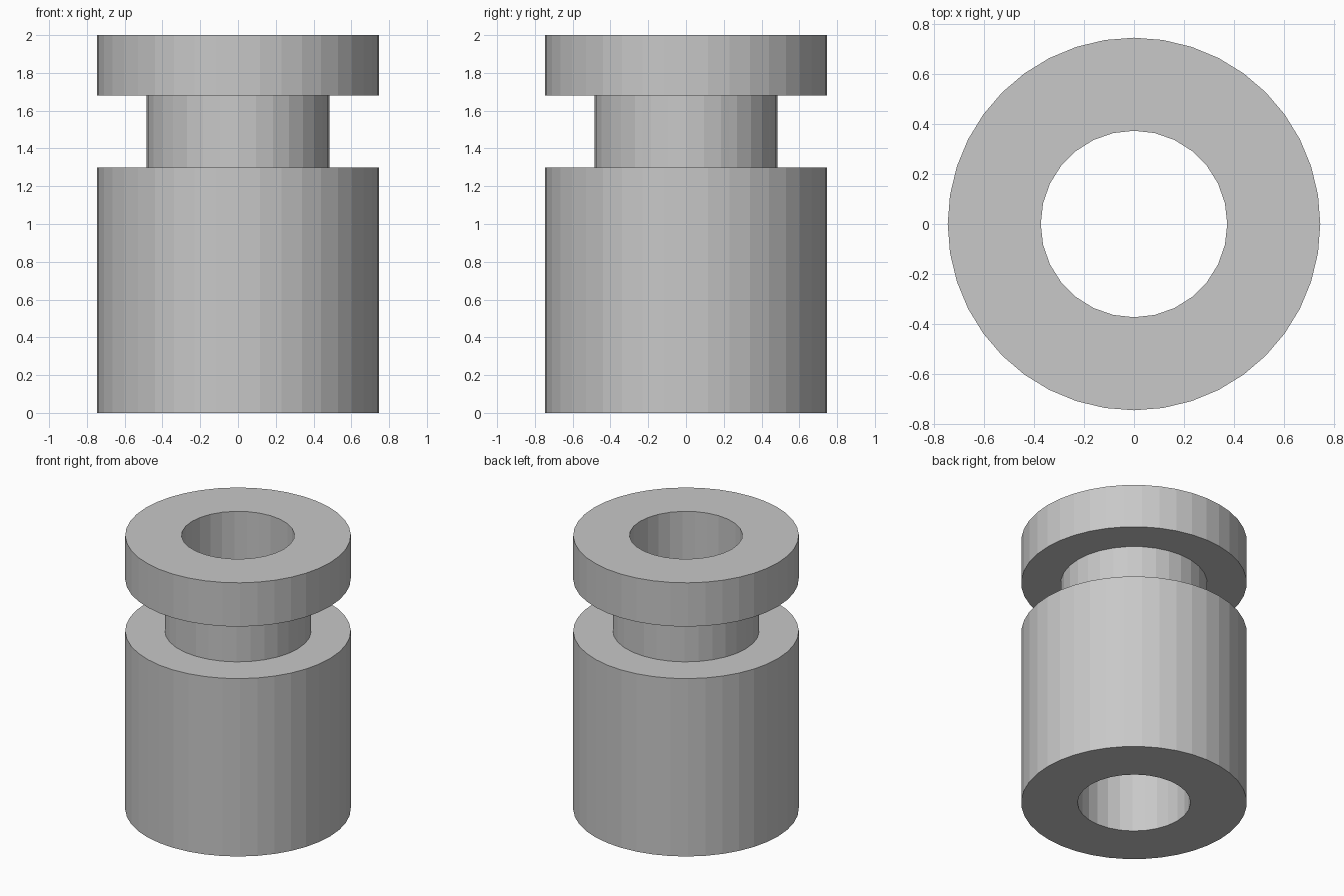
import bpy
import bmesh
from math import cos, sin, tau

cube = bpy.data.objects.get("Cube")
if cube:
    bpy.data.objects.remove(cube, do_unlink=True)

# Radius and number of sides of each cylindrical surface
OUTER = (0.747, 40)
NECK = (0.485, 32)
BORE = (0.374, 28)

# Closed profile: up the outside, then back down the bore
PROFILE = [
    (OUTER, 0.0), (OUTER, 1.30),   # body
    (NECK, 1.30), (NECK, 1.68),    # neck
    (OUTER, 1.68), (OUTER, 2.0),   # flange
    (BORE, 2.0), (BORE, 0.0),      # through hole
]

bm = bmesh.new()


def ring(surface, z):
    radius, sides = surface
    angles = [tau * i / sides for i in range(sides)]
    verts = [bm.verts.new((radius * cos(a), radius * sin(a), z)) for a in angles]
    edges = [bm.edges.new((verts[i - 1], verts[i])) for i in range(sides)]
    return surface, verts, edges


rings = [ring(surface, z) for surface, z in PROFILE]
for k, (surface, verts, edges) in enumerate(rings):
    next_surface, next_verts, next_edges = rings[(k + 1) % len(rings)]
    if surface == next_surface:
        # Upright wall
        for i in range(len(verts)):
            bm.faces.new((verts[i - 1], verts[i], next_verts[i], next_verts[i - 1]))
    else:
        # Flat ring-shaped shoulder or end
        bmesh.ops.triangle_fill(bm, edges=edges + next_edges,
                                use_beauty=True, normal=(0, 0, 1))
bmesh.ops.recalc_face_normals(bm, faces=bm.faces[:])

mesh = bpy.data.meshes.new("grooved_bushing")
bm.to_mesh(mesh)
bm.free()

# Plain grey finish
grey = bpy.data.materials.new("plain_grey")
grey.use_nodes = True
colour = (0.58, 0.58, 0.58, 1.0)
grey.diffuse_color = colour
grey.node_tree.nodes["Principled BSDF"].inputs["Base Color"].default_value = colour
mesh.materials.append(grey)

bushing = bpy.data.objects.new("grooved_bushing", mesh)
bpy.context.scene.collection.objects.link(bushing)
